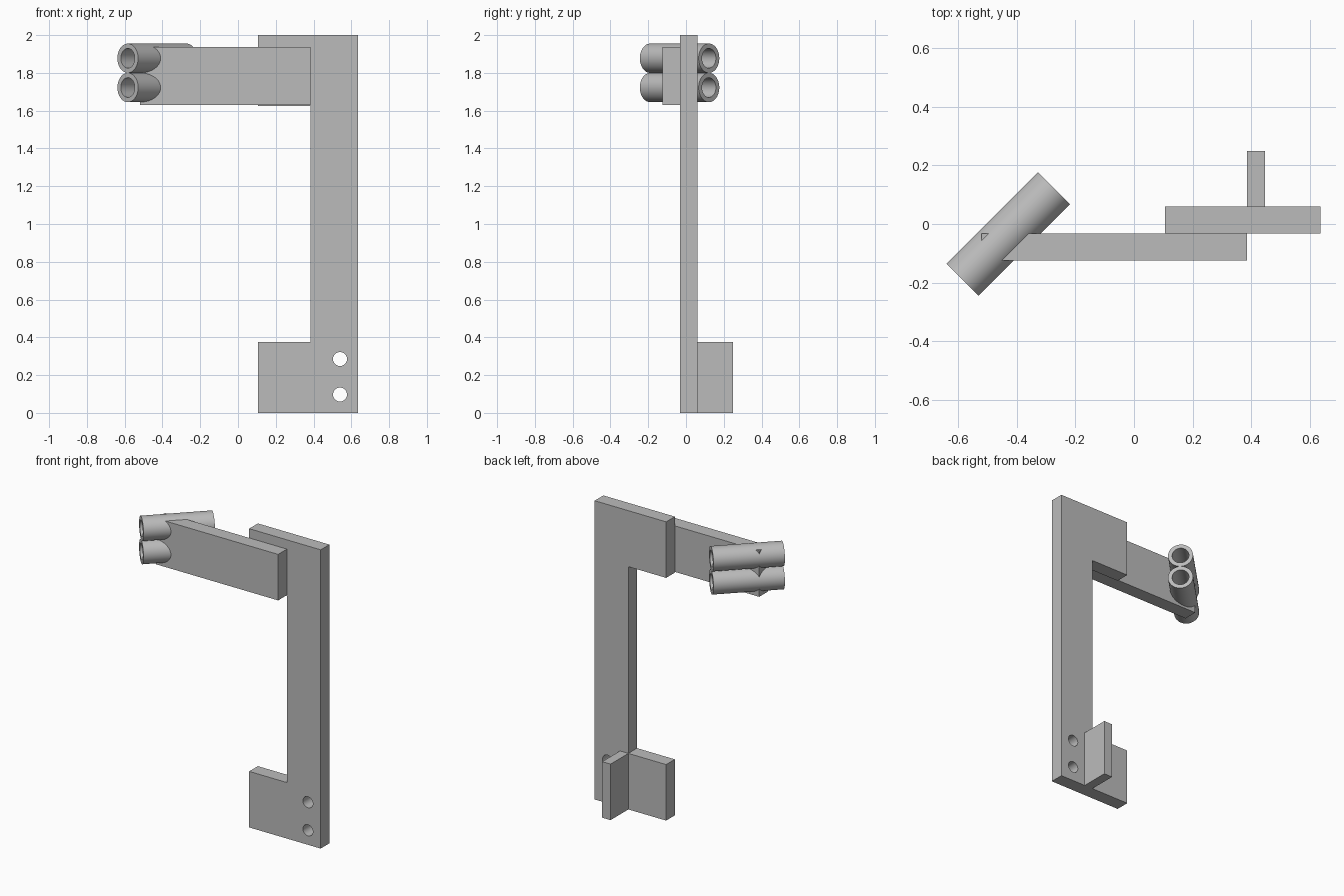
import bpy, bmesh, math
from mathutils import Vector, Matrix

cube = bpy.data.objects.get("Cube")
if cube:
    bpy.data.objects.remove(cube, do_unlink=True)

GREY = (0.5, 0.5, 0.5, 1)
grey = bpy.data.materials.new("plain grey")
grey.use_nodes = True
grey.diffuse_color = GREY
grey.node_tree.nodes["Principled BSDF"].inputs["Base Color"].default_value = GREY


def finish(name, bm):
    bmesh.ops.recalc_face_normals(bm, faces=bm.faces)
    mesh = bpy.data.meshes.new(name)
    bm.to_mesh(mesh)
    bm.free()
    mesh.materials.append(grey)
    obj = bpy.data.objects.new(name, mesh)
    bpy.context.collection.objects.link(obj)
    return obj


def prism(name, outline, y0, y1):
    """Extrude an (x, z) outline from y0 to y1."""
    bm = bmesh.new()
    face = bm.faces.new([bm.verts.new((x, y0, z)) for x, z in outline])
    ext = bmesh.ops.extrude_face_region(bm, geom=[face])["geom"]
    verts = [v for v in ext if isinstance(v, bmesh.types.BMVert)]
    bmesh.ops.translate(bm, verts=verts, vec=(0, y1 - y0, 0))
    return finish(name, bm)


def box(name, x0, x1, y0, y1, z0, z1):
    return prism(name, [(x0, z0), (x1, z0), (x1, z1), (x0, z1)], y0, y1)


def rod(name, centre, axis, radius, length):
    """Solid cylinder along an axis."""
    bm = bmesh.new()
    turn = Vector(axis).to_track_quat("Z", "Y").to_matrix().to_4x4()
    bmesh.ops.create_cone(bm, cap_ends=True, segments=48, radius1=radius, radius2=radius,
                          depth=length, matrix=Matrix.Translation(centre) @ turn)
    return finish(name, bm)


def cut(target, cutter):
    cutter.hide_render = True
    cutter.hide_set(True)
    cutter.display_type = "WIRE"
    mod = target.modifiers.new("cut", "BOOLEAN")
    mod.operation = "DIFFERENCE"
    mod.solver = "EXACT"
    mod.object = cutter


def apply_and_smooth(obj):
    """Bake the cuts, drop the cutters, smooth the round walls."""
    cutters = [m.object for m in obj.modifiers]
    bpy.ops.object.select_all(action="DESELECT")
    bpy.context.view_layer.objects.active = obj
    obj.select_set(True)
    for mod in list(obj.modifiers):
        bpy.ops.object.modifier_apply(modifier=mod.name)
    bpy.ops.object.shade_smooth_by_angle(angle=math.radians(30))
    return cutters


# Upright bracket with a tab at the top and the foot
LEFT, INNER, RIGHT = 0.105, 0.385, 0.635
FRONT, BACK, TAB = -0.032, 0.06, 0.375
bracket = prism("bracket", [(LEFT, 0), (RIGHT, 0), (RIGHT, 2), (LEFT, 2), (LEFT, 2 - TAB),
                            (INNER, 2 - TAB), (INNER, TAB), (LEFT, TAB)], FRONT, BACK)

# Screw holes through the foot
for i, z in enumerate((0.097, 0.285)):
    cut(bracket, rod(f"screw_hole_cutter_{i}", (0.54, 0, z), (0, 1, 0), 0.037, 0.4))

# Fin behind the foot
box("rear_fin", INNER, 0.447, BACK, 0.248, 0, TAB)

# Cross arm in front of the top tab
arm = box("cross_arm", -0.52, INNER, -0.125, FRONT, 1.63, 1.938)

# Two stacked diagonal tubes, with bores running clear through the arm
old_cutters = []
for label, z in (("lower", 1.7225), ("upper", 1.8775)):
    centre, axis = (-0.428, -0.034, z), (1, 1, 0)
    tube = rod(f"{label}_tube", centre, axis, 0.0775, 0.44)
    bore = rod(f"{label}_bore_cutter", centre, axis, 0.052, 0.6)
    cut(tube, bore)
    cut(arm, bore)
    apply_and_smooth(tube)

old_cutters += apply_and_smooth(arm) + apply_and_smooth(bracket)
for cutter in old_cutters:
    bpy.data.objects.remove(cutter, do_unlink=True)
